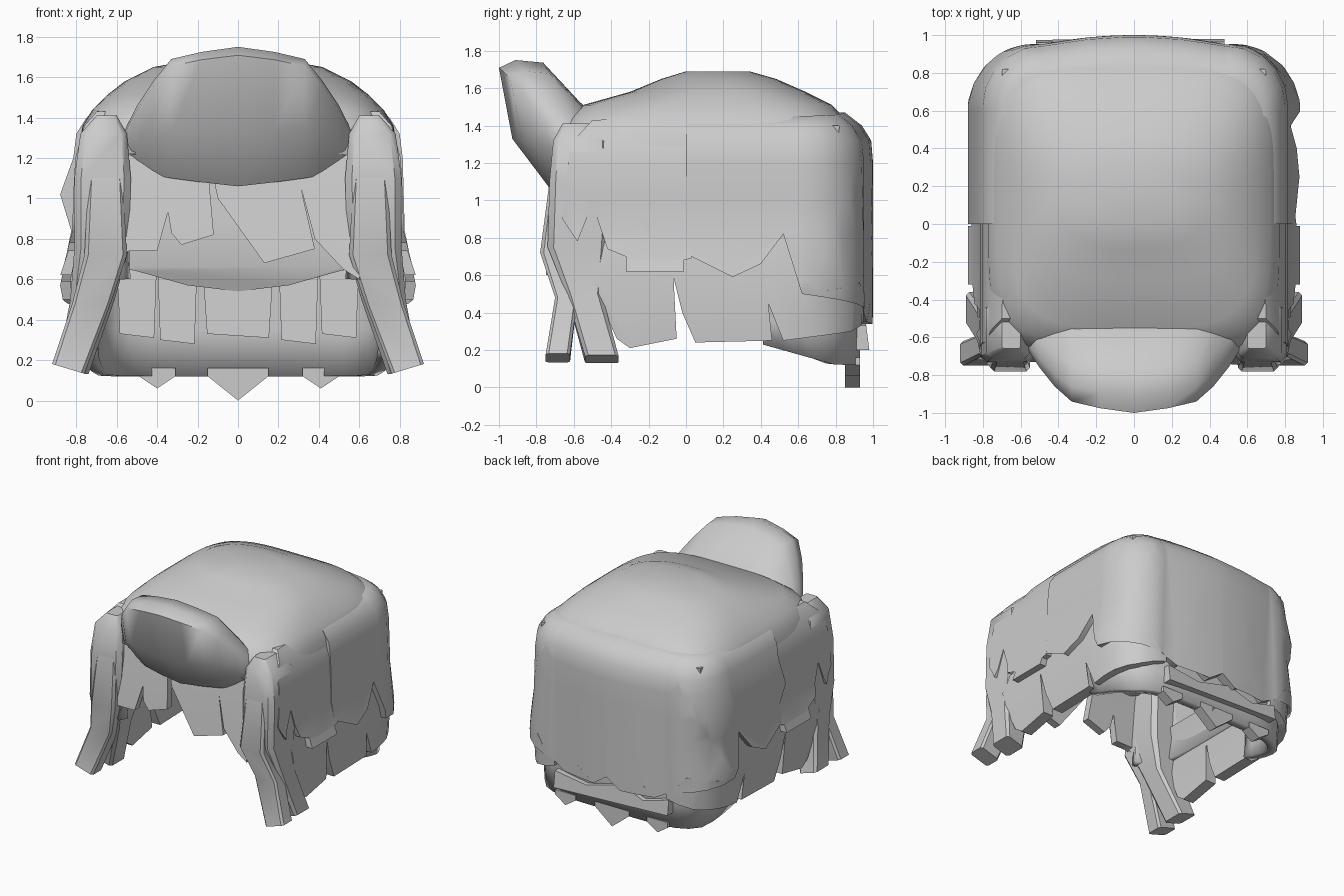
import bpy, bmesh, math
from mathutils import Vector

if "Cube" in bpy.data.objects:
    bpy.data.objects.remove(bpy.data.objects["Cube"], do_unlink=True)

GREY = bpy.data.materials.new("hair grey")
GREY.use_nodes = True
COLOUR = (0.6, 0.6, 0.6, 1)
GREY.diffuse_color = COLOUR
GREY.node_tree.nodes["Principled BSDF"].inputs["Base Color"].default_value = COLOUR


def finish(name, bm, angle):
    bmesh.ops.recalc_face_normals(bm, faces=bm.faces[:])
    mesh = bpy.data.meshes.new(name)
    bm.to_mesh(mesh)
    bm.free()
    mesh.materials.append(GREY)
    ob = bpy.data.objects.new(name, mesh)
    bpy.context.collection.objects.link(ob)
    bpy.ops.object.select_all(action='DESELECT')
    bpy.context.view_layer.objects.active = ob
    ob.select_set(True)
    bpy.ops.object.shade_smooth_by_angle(angle=math.radians(angle))
    return ob


def bridge(bm, rings):
    for a, b in zip(rings, rings[1:]):
        n = len(a)
        for i in range(n):
            bm.faces.new((a[i], a[(i + 1) % n], b[(i + 1) % n], b[i]))


def interp(table, z):
    if z >= table[0][0]:
        return table[0][1]
    for (z1, w1), (z2, w2) in zip(table, table[1:]):
        if z >= z2:
            return w1 + (w2 - w1) * (z1 - z) / (z1 - z2)
    return table[-1][1]


def lock(name, outline, bend, place, thick, columns=()):
    """Flat outline in (u, z), bent by a height table and given thickness."""
    bm = bmesh.new()
    face = bm.faces.new([bm.verts.new((u, 0, z)) for u, z in outline])
    bmesh.ops.triangulate(bm, faces=[face])
    cuts = [((0, 0, z), (0, 0, 1)) for z, _ in bend] + [((u, 0, 0), (1, 0, 0)) for u in columns]
    for co, no in cuts:
        bmesh.ops.bisect_plane(bm, geom=bm.verts[:] + bm.edges[:] + bm.faces[:],
                               plane_co=co, plane_no=no)
    ext = bmesh.ops.extrude_face_region(bm, geom=bm.faces[:])["geom"]
    back = {v for v in ext if isinstance(v, bmesh.types.BMVert)}
    for v in bm.verts:
        v.co = place(v.co.x, interp(bend, v.co.z), v.co.z, thick if v in back else 0)
    return finish(name, bm, 40)


# Path along a side wall, round the rear corner and along the bowed back
R, CX, CY = .3, .49, .63
ARC = R * math.pi / 2
MID = CY + ARC + CX
TURN = [CY + ARC * k / 5 for k in range(6)] + [MID - .25]


def wrap(s):
    def place(u, w, z, depth):
        t = min(1, max(0, (u - CY) / ARC))
        r = R + min(w, .09 - .07 * t) - depth
        if u <= CY:
            return Vector((s * (CX + r), u, z))
        if t == 1:
            x = MID - u
            return Vector((s * x, CY + r + .05 * (1 - (x / CX) ** 2), z))
        a = t * math.pi / 2
        return Vector((s * (CX + r * math.cos(a)), CY + r * math.sin(a), z))
    return place


def on_back(u, w, z, depth):
    return Vector((u, w - depth, z))


def boxy_lock(name, s, sections):
    """Tapering lock lofted through bevelled boxes (z, x0, x1, y0, y1)."""
    bm = bmesh.new()
    rings = []
    for z, x0, x1, y0, y1 in sections:
        c = min(x1 - x0, y1 - y0) * .12
        pts = [(x0 + c, y0), (x1 - c, y0), (x1, y0 + c), (x1, y1 - c),
               (x1 - c, y1), (x0 + c, y1), (x0, y1 - c), (x0, y0 + c)]
        # Outer corner of the tip is cut a little higher
        rings.append([bm.verts.new((s * x, y, z + (max(0, x - .75) * .3 if z < .2 else 0)))
                      for x, y in pts])
    bridge(bm, rings)
    bm.faces.new(rings[0])
    bm.faces.new(rings[-1])
    finish(name, bm, 40)


# Hollow shell with open face and open underside: z, half width, front, back, squareness
SHELL = [(1.69, .2, 0, .34, 2.2), (1.65, .42, -.13, .48, 2.5), (1.58, .56, -.3, .64, 3),
         (1.51, .65, -.55, .78, 4), (1.44, .72, -.64, .85, 4.5), (1.36, .77, -.68, .89, 5),
         (1.22, .79, -.71, .92, 5), (1.08, .8, -.72, .93, 5), (.9, .8, -.72, .93, 5),
         (.6, .79, -.72, .93, 5), (.35, .78, -.7, .93, 5), (.12, .76, -.68, .93, 5)]
bm = bmesh.new()
rings = []
N = 64
for z, hx, yf, yb, p in SHELL:
    ring = []
    for i in range(N):
        t = math.tau * (i + .5) / N
        c, s = math.cos(t), math.sin(t)
        r = (abs(c) ** p + abs(s) ** p) ** (-1 / p)
        y = (yf + yb) / 2 + (yb - yf) / 2 * r * s
        lift = max(0, .8 - y) * .28 if z < .2 else 0
        ring.append(bm.verts.new((hx * r * c, y, z + min(lift, .15))))
    rings.append(ring)
bm.faces.new(rings[0])
bridge(bm, rings)
gone = []
for f in bm.faces:
    c = f.calc_center_median()
    face_gap = c.y < -.5 and abs(c.x) < .56 and c.z < 1.2
    side_gap = c.y < .4 and c.z < .6
    if face_gap or side_gap:
        gone.append(f)
bmesh.ops.delete(bm, geom=gone, context='FACES')
shell = finish("hair_shell", bm, 50)
solid = shell.modifiers.new("wall", 'SOLIDIFY')
solid.thickness = .07
solid.offset = -1

# Swept up quiff lofted from side to side
half = [(0, -1, 1.75, 1.06), (.18, -.975, 1.725, 1.08), (.33, -.94, 1.69, 1.1),
        (.42, -.86, 1.58, 1.115), (.5, -.76, 1.46, 1.125), (.54, -.7, 1.38, 1.135),
        (.575, -.64, 1.3, 1.22)]
stations = [(-x, y, a, b) for x, y, a, b in half[:0:-1]] + half
PROFILE = [(.5, 0), (.13, .39), (0, .94), (.16, 1), (.43, .98), (.78, .68), (1, .52), (.95, .1)]
bm = bmesh.new()
rings = [[bm.verts.new((x, yf + (-.45 - yf) * a, zb + (zt - zb) * b)) for a, b in PROFILE]
         for x, yf, zt, zb in stations]
bridge(bm, rings)
bm.faces.new(rings[0])
bm.faces.new(rings[-1])
finish("quiff", bm, 60)

# Layered locks on both sides, running round to the back
LOWER = [(.9, -.02), (.6, .04), (.23, .02)]
for s, side, bulge in ((1, "left", .03), (-1, "right", .09)):
    put = wrap(s)
    outer = [(1.47, -.13), (1.4, -.04), (1.32, .01), (1.2, .025), (1.02, bulge),
             (.84, .035), (.57, .09), (.35, .05)]
    front_outer = [(1.44, -.1), (1.36, -.03), (1.2, .015), (1.02, .025), (.84, .03), (.6, .09)]
    lock(side + "_rear_layer",
         [(0, 1.45), (.6, 1.45), (1.1, 1.46), (MID, 1.47), (MID, .42), (MID - .12, .34),
          (MID - .28, .45), (MID - .4, .35), (1.06, .42), (.95, .56), (.8, .53), (.62, .5),
          (.52, .82), (.4, .66), (.25, .59), (.11, .86), (.03, .7), (0, .69)],
         outer, put, .1, TURN)
    lock(side + "_front_layer",
         [(-.62, 1.3), (-.5, 1.43), (.03, 1.44), (.03, .69), (-.18, .64), (-.2, .89),
          (-.42, .74), (-.5, .98), (-.58, .78), (-.66, .9)], front_outer, put, .1)
    lock(side + "_short_tuft", [(-.32, .8), (-.01, .8), (-.01, .62), (-.32, .62)],
         [(.8, .03), (.62, .09)], put, .1)
    for i, shape in enumerate([
            [(-.52, .85), (-.08, .85), (-.08, .6), (-.05, .26), (-.3, .21), (-.37, .26), (-.48, .5)],
            [(-.08, .85), (.4, .85), (.4, .55), (.46, .25), (.05, .24), (-.02, .4), (-.07, .6)],
            [(.4, .85), (1.1, .85), (1.1, .36), (.9, .3), (.52, .25), (.4, .55)]]):
        lock(f"{side}_lower_lock_{i + 1}", shape, LOWER, put, .09, TURN)
    # Long flared locks framing the face
    boxy_lock(side + "_face_lock", s,
              [(1.41, .6, .7, -.66, -.5), (1.32, .55, .78, -.71, -.42),
               (1.1, .53, .81, -.73, -.4), (.75, .54, .81, -.74, -.42),
               (.5, .61, .83, -.64, -.45), (.13, .74, .89, -.54, -.36)])
    boxy_lock(side + "_thin_face_lock", s,
              [(1.1, .57, .74, -.73, -.6), (.72, .55, .76, -.78, -.62),
               (.48, .63, .82, -.7, -.58), (.13, .76, .92, -.75, -.62)])

# Ragged rows along the nape
lock("back_slat", [(-.52, .36), (-.3, .3), (-.1, .37), (.2, .29), (.48, .33), (.48, .2), (-.52, .24)],
     [(.36, .96), (.2, .98)], on_back, .08)
for x, w, tip in [(0, .15, 0), (-.4, .09, .06), (.41, .09, .06)]:
    lock("nape_point", [(x - w, .16), (x + w, .16), (x + w, .12), (x, tip), (x - w, .12)],
         [(.16, .93), (0, .93)], on_back, .08)

# Inner lining and short locks under it
lock("inner_lining", [(-.7, 1.4), (.7, 1.4), (.7, .68), (.5, .64), (.25, .57), (0, .54),
                      (-.25, .57), (-.5, .64), (-.7, .68)],
     [(1.4, .82), (.9, .8), (.66, .77), (.54, .82)], on_back, .06)
for i, x in enumerate([-.5, -.3, 0, .3, .5]):
    w = .18 if x == 0 else .1
    drop = .31 if i % 2 == 0 else .28
    lock("inner_lock", [(x - w, .72), (x + w, .72), (x + w * .85, drop), (x - w * .85, drop + .02)],
         [(.72, .84), (.28, .8)], on_back, .06)

# Fringe locks below the quiff
FRINGE = [(1.3, -.58), (1.1, -.62), (.6, -.69)]
for shape in ([(-.6, 1.28), (-.25, 1.28), (-.36, .92), (-.4, .74), (-.54, .74), (-.6, .7)],
              [(-.4, 1.28), (-.16, 1.28), (-.12, .82), (-.28, .77), (-.33, .83)],
              [(-.16, 1.28), (.26, 1.28), (.32, .98), (.38, .75), (.13, .68), (-.1, 1.0)],
              [(.25, 1.28), (.6, 1.28), (.6, .6), (.52, .65), (.38, .8), (.36, .95)]):
    lock("fringe_lock", shape, FRINGE, on_back, .06)
